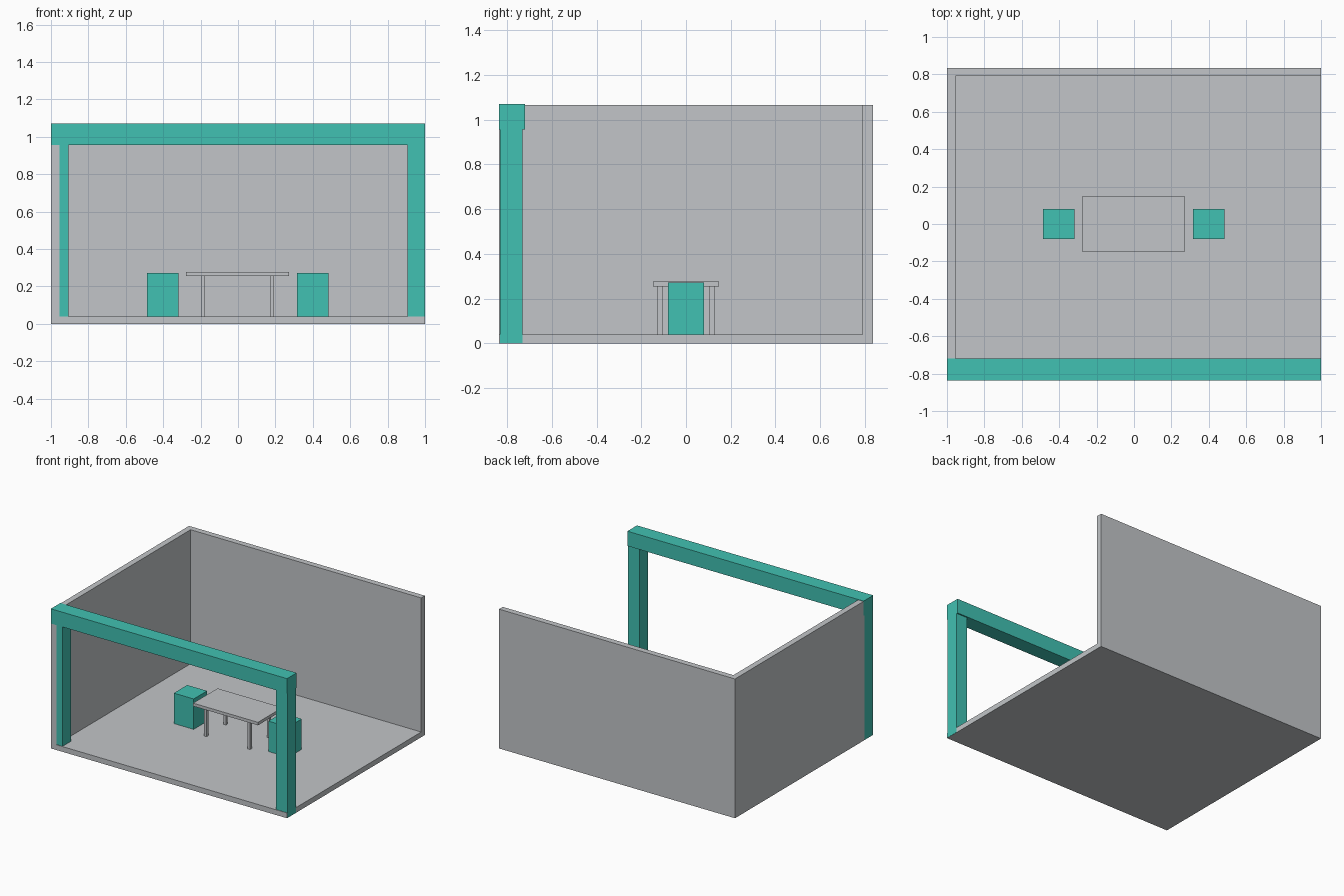
import bpy
import bmesh

if "Cube" in bpy.data.objects:
    bpy.data.objects.remove(bpy.data.objects["Cube"])


def material(name, colour):
    m = bpy.data.materials.new(name)
    m.diffuse_color = (*colour, 1.0)
    m.use_nodes = True
    m.node_tree.nodes["Principled BSDF"].inputs["Base Color"].default_value = m.diffuse_color
    return m


GREY = material("light_grey", (0.54, 0.56, 0.58))
TEAL = material("teal", (0.053, 0.533, 0.445))


def box(name, xs, ys, zs, mat):
    """Axis-aligned box from its (min, max) extents."""
    bm = bmesh.new()
    bmesh.ops.create_cube(bm, size=1.0)
    lo, hi = zip(xs, ys, zs)
    for v in bm.verts:
        v.co = [lo[i] + (v.co[i] + 0.5) * (hi[i] - lo[i]) for i in range(3)]
    mesh = bpy.data.meshes.new(name)
    bm.to_mesh(mesh)
    bm.free()
    mesh.materials.append(mat)
    obj = bpy.data.objects.new(name, mesh)
    bpy.context.collection.objects.link(obj)
    return obj


FLOOR = 0.04    # floor thickness
DEPTH = 0.835   # half depth of the room
TOP = 1.067     # wall height
E = 0.001       # keeps touching colours from overlapping

# Room shell: floor, left wall and back wall
box("floor", (-1, 1), (-DEPTH, DEPTH), (0, FLOOR), GREY)
box("left_wall", (-1, -0.955), (-DEPTH, DEPTH), (FLOOR, TOP), GREY)
box("back_wall", (-0.955, 1), (0.79, DEPTH), (FLOOR, TOP), GREY)

# Front gateway: two posts carrying a beam
box("left_post", (-1 - E, -0.905), (-0.831, -0.73), (E, 0.96), TEAL)
box("right_post", (0.905, 1 + E), (-0.831, -0.73), (E, 0.96), TEAL)
box("beam", (-1 - E, 1 + E), (-DEPTH - E, -0.72), (0.957, 1.07), TEAL)

# Table with four legs
box("table_top", (-0.277, 0.273), (-0.148, 0.148), (0.255, 0.278), GREY)
for side, x in (("left", -0.188), ("right", 0.181)):
    for end, y in (("front", -0.117), ("back", 0.117)):
        box(f"table_leg_{end}_{side}", (x - 0.011, x + 0.011),
            (y - 0.011, y + 0.011), (FLOOR, 0.255), GREY)

# Block stools at both ends of the table
for side, x in (("left", -0.403), ("right", 0.399)):
    box(f"stool_{side}", (x - 0.084, x + 0.084), (-0.081, 0.081),
        (FLOOR, 0.273), TEAL)
